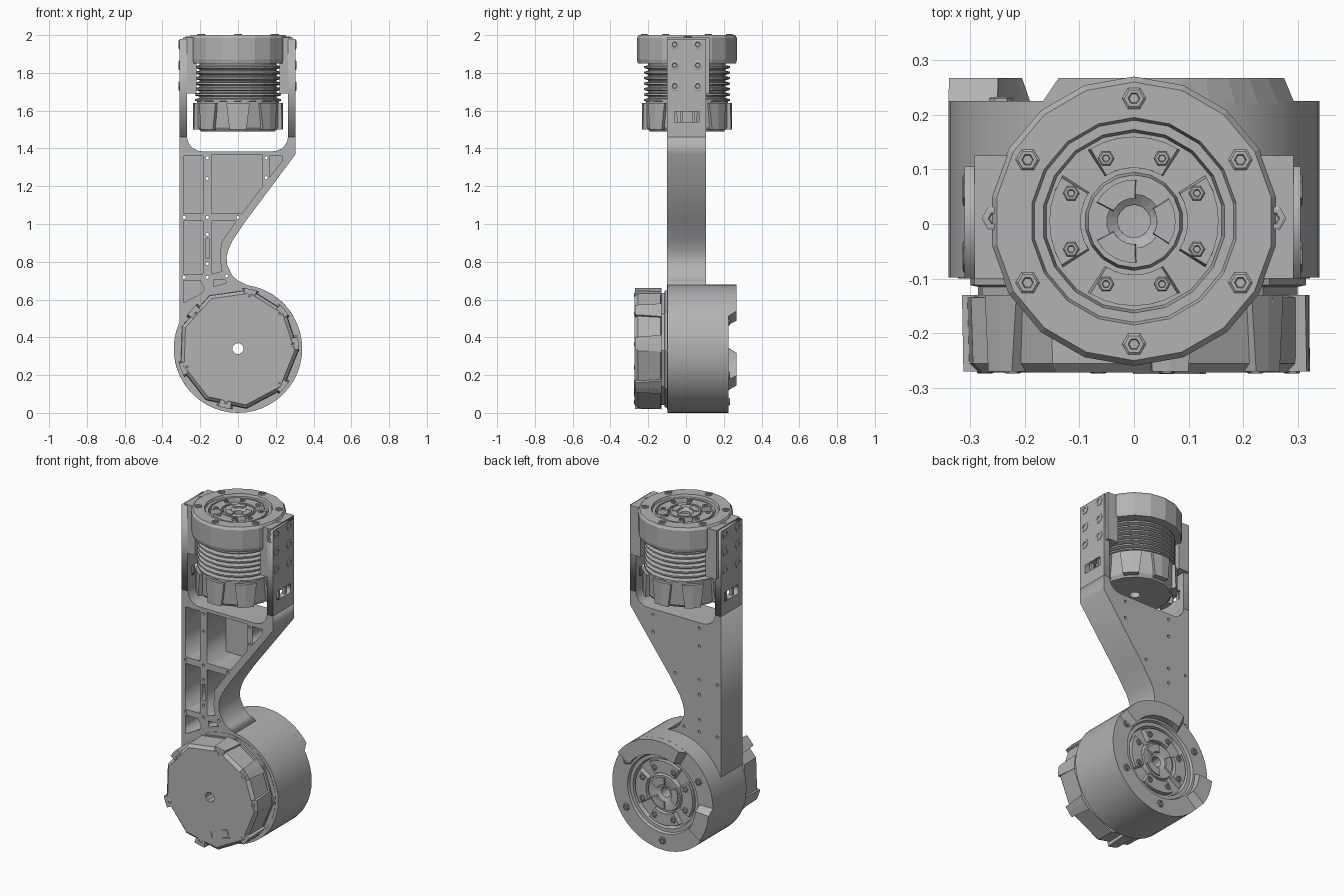
import bpy, bmesh
from math import sin, cos, radians, pi
from mathutils import Matrix, Vector

if "Cube" in bpy.data.objects:
    bpy.data.objects.remove(bpy.data.objects["Cube"], do_unlink=True)

grey = bpy.data.materials.new("machined grey")
grey.use_nodes = True
grey.diffuse_color = (0.45, 0.45, 0.45, 1)
grey.node_tree.nodes["Principled BSDF"].inputs["Base Color"].default_value = grey.diffuse_color


def axes(u, v, w, loc=(0, 0, 0)):
    """Matrix whose local x, y, z point along u, v, w."""
    return Matrix.Translation(loc) @ Matrix((u, v, w)).transposed().to_4x4()


FRONT = axes((1, 0, 0), (0, 0, 1), (0, -1, 0))
SIDE = axes((0, 1, 0), (0, 0, 1), (1, 0, 0))
UPPER = Matrix.Translation((0, 0.005, 0))
LOWER = axes((-1, 0, 0), (0, 0, 1), (0, 1, 0), (0, 0, 0.34))


def finish(name, bm, m, smooth=False):
    bmesh.ops.remove_doubles(bm, verts=bm.verts, dist=1e-5)
    bmesh.ops.recalc_face_normals(bm, faces=bm.faces)
    me = bpy.data.meshes.new(name)
    bm.to_mesh(me)
    bm.free()
    me.transform(m)
    me.materials.clear()
    me.materials.append(grey)
    ob = bpy.data.objects.new(name, me)
    bpy.context.collection.objects.link(ob)
    if smooth:
        bpy.ops.object.select_all(action='DESELECT')
        ob.select_set(True)
        bpy.context.view_layer.objects.active = ob
        bpy.ops.object.shade_smooth_by_angle(angle=radians(25))
    return ob


def lathe(name, profile, n, m, phase=0, smooth=False):
    """Spin a closed (radius, height) profile around local z."""
    bm = bmesh.new()
    rings = []
    for i in range(n):
        a = radians(phase) + 2 * pi * i / n
        rings.append([bm.verts.new((r * cos(a), r * sin(a), h)) for r, h in profile])
    k = len(profile)
    for i in range(n):
        p, q = rings[i], rings[(i + 1) % n]
        for j in range(k):
            bm.faces.new((p[j], q[j], q[(j + 1) % k], p[(j + 1) % k]))
    return finish(name, bm, m, smooth)


def arc(name, r0, r1, a0, a1, h0, h1, m, trim=0, steps=6):
    """Ring segment whose ends slope inward by trim degrees at h1."""
    bm = bmesh.new()
    loops = []
    for h, t in ((h0, 0), (h1, trim)):
        angs = [radians(a0 + t + (a1 - a0 - 2 * t) * i / steps) for i in range(steps + 1)]
        pts = [(r1, a) for a in angs] + [(r0, a) for a in reversed(angs)]
        loops.append([bm.verts.new((r * cos(a), r * sin(a), h)) for r, a in pts])
    b, t = loops
    bm.faces.new(b)
    bm.faces.new(t)
    for i in range(len(b)):
        j = (i + 1) % len(b)
        bm.faces.new((b[i], b[j], t[j], t[i]))
    return finish(name, bm, m)


def plate(name, loops, w0, w1, m):
    """Flat plate from an outline and its holes, from depth w0 to w1."""
    cu = bpy.data.curves.new(name, 'CURVE')
    cu.dimensions = '2D'
    cu.fill_mode = 'BOTH'
    cu.extrude = (w1 - w0) / 2
    for pts in loops:
        s = cu.splines.new('POLY')
        s.points.add(len(pts) - 1)
        for p, (u, v) in zip(s.points, pts):
            p.co = (u, v, 0, 1)
        s.use_cyclic_u = True
    tmp = bpy.data.objects.new(name + " outline", cu)
    bpy.context.collection.objects.link(tmp)
    dg = bpy.context.evaluated_depsgraph_get()
    me = bpy.data.meshes.new_from_object(tmp.evaluated_get(dg))
    bpy.data.objects.remove(tmp, do_unlink=True)
    bm = bmesh.new()
    bm.from_mesh(me)
    return finish(name, bm, m @ Matrix.Translation((0, 0, (w0 + w1) / 2)))


def box(name, lo, hi):
    bm = bmesh.new()
    bmesh.ops.create_cube(bm, size=1)
    lo, hi = Vector(lo), Vector(hi)
    return finish(name, bm, Matrix.Translation((lo + hi) / 2) @ Matrix.Diagonal((*(hi - lo), 1)))


def rect(u0, u1, v0, v1):
    return [(u0, v0), (u1, v0), (u1, v1), (u0, v1)]


def ring(u, v, r, a0=0, a1=315, n=8):
    return [(u + r * cos(radians(a0 + (a1 - a0) * i / (n - 1))),
             v + r * sin(radians(a0 + (a1 - a0) * i / (n - 1)))) for i in range(n)]


def screw(name, m, r=0.022, h=0.008):
    lathe(name, [(r * .45, -.005), (r, -.005), (r, h * .6), (r * .8, h), (r * .5, h), (r * .4, h * .2)], 6, m)


def face_profile(s, top):
    """Recessed output face, from the rim inward."""
    return [(.19 * s, top), (.185 * s, top - .015), (.168 * s, top - .015), (.163 * s, top - .04),
            (.09 * s, top - .04), (.085 * s, top - .015), (.05 * s, top - .015), (.03, top - .03)]


def face_details(prefix, s, top, m):
    for i in range(4):
        a = 90 * i
        arc(prefix + "_output_pad", .098 * s, .155 * s, a - 33, a + 33, top - .042, top - .012, m, 2)
        for d in (-24, 24):
            p = Matrix.Translation((.126 * s * cos(radians(a + d)), .126 * s * sin(radians(a + d)), top - .012))
            screw(prefix + "_pad_screw", m @ p, .015 * s, .006)
    for i in range(3):
        arc(prefix + "_hub_pad", .042 * s, .076 * s, 120 * i - 35, 120 * i + 35, top - .02, top - .008, m, 3)
    for i in range(6):
        a = radians(30 + 60 * i)
        screw(prefix + "_rim_screw", m @ Matrix.Translation((.225 * s * cos(a), .225 * s * sin(a), top)))


# Arm frame: open ribbed front layer and closed back skin
base_arc = ring(0, .34, .335, 84, 156, 12)
outline = [(-.31, .48), (-.31, 1.46), (-.27, 1.46)]
outline += ring(-.19, 1.465, .08, 185, 270, 6) + ring(.185, 1.465, .08, 270, 355, 6)
outline += [(.265, 1.46), (.305, 1.46), (.305, 1.37), (.037, 1.01), (-.03, .91), (-.05, .865),
            (-.06, .825), (-.058, .785), (-.03, .727), (0, .7), (.05, .676)] + base_arc
pockets = [
    rect(-.285, -.185, 1.055, 1.36), rect(-.285, -.185, .735, 1.015),
    [(-.14, 1.055), (.02, 1.055), (.13, 1.2), (.13, 1.365), (-.14, 1.365)],
    [(.168, 1.25), (.235, 1.335), (.235, 1.36), (.168, 1.36)],
    [(-.14, .735), (-.085, .75), (-.095, .81), (-.09, .9), (-.01, 1.015), (-.14, 1.015)],
    [(-.285, .585), (-.19, .635), (-.18, .66), (-.2, .7), (-.285, .7)],
    [(-.13, .668), (-.06, .69), (-.07, .705), (-.13, .705)],
    rect(-.172, -.152, .82, .92)]
holes = [ring(x, z, .009) for x, z in (
    (-.163, 1.35), (-.163, 1.24), (-.163, 1.035), (-.163, .945), (-.163, .79), (-.163, .718),
    (-.285, 1.035), (-.285, .718), (.149, 1.35), (.149, 1.245), (0, 1.035), (-.06, .725))]
plate("arm_ribs", [outline] + pockets + holes, -.085, .1, FRONT)
plate("arm_back_skin", [outline] + holes, -.105, -.085, FRONT)

# Fork plates, clamp blocks and their screws
for side, sgn, x0, x1 in (("right", -1, -.31, -.27), ("left", 1, .265, .305)):
    plate(side + "_fork_plate", [rect(-.1, .105, 1.46, 1.98), rect(-.06, .07, 1.54, 1.595)], x0, x1, SIDE)
    for y in (-.025, .04):
        box(side + "_slot_bar", (x0 + .01, y - .008, 1.535), (x1 - .01, y + .008, 1.6))
    xa, xb = sorted((sgn * .22, sgn * .292))
    box(side + "_clamp_block", (xa, -.1, 1.69), (xb, .125, 1.988))
    outer = x1 if sgn > 0 else x0
    for y in (-.06, .062):
        for z in (1.95, 1.84, 1.73):
            m = axes((0, 1, 0), (0, 0, sgn), (sgn, 0, 0), (outer, y, z))
            screw(side + "_fork_screw", m, .029, .004)
    screw(side + "_clamp_screw", Matrix.Translation((sgn * .255, .01, 1.988)), .024, .005)

# Upper actuator: flange, finned body and lugged cap
lathe("upper_flange", [(.03, 1.85), (.26, 1.85), (.265, 1.87), (.265, 1.985), (.255, 2)]
      + face_profile(1, 2), 18, UPPER, 90)
fins = []
for i in range(7):
    z = 1.645 + .029 * i
    fins += [(.205, z), (.228, z + .007), (.228, z + .016), (.205, z + .022)]
lathe("upper_finned_body", [(.03, 1.645)] + fins + [(.205, 1.86), (.03, 1.86)], 20, UPPER)
lathe("upper_cap", [(.03, 1.49), (.2, 1.49), (.215, 1.51), (.222, 1.65), (.03, 1.65)], 16, UPPER, 11)
for i in range(8):
    arc("upper_cap_lug", .18, .238, 45 * i - 15, 45 * i + 15, 1.64, 1.5, UPPER, 4, 2)
face_details("upper", 1, 1.998, UPPER)

# Lower actuator: round housing with output face at the back
lathe("lower_housing", [(.03, -.1), (.322, -.1), (.322, -.098), (.34, -.098), (.34, .225)]
      + face_profile(1.25, .225), 48, LOWER, 0, True)
face_details("lower", 1.25, .225, LOWER)
for a0, a1 in ((60, 150), (-41, 1)):
    arc("housing_raised_rim", .25, .34, a0, a1, .22, .267, LOWER, 6, 10)

# Lower cap at the front with lugs and a cable window
lathe("lower_cap", [(.03, -.272), (.3, -.272), (.318, -.255), (.322, -.135), (.3, -.13),
                    (.3, -.115), (.315, -.112), (.315, -.095), (.03, -.095)], 9, LOWER, 102)
for a in (78, 40, 5, -40, -103, -160, 140):
    arc("lower_cap_lug", .28, .322, 172 - a, 188 - a, -.13, -.27, LOWER, 2, 2)
    c = radians(a)
    screw("lower_cap_screw", axes((1, 0, 0), (0, 0, 1), (0, -1, 0),
          (.29 * cos(c), -.27, .34 + .29 * sin(c))), .015, .004)
tilt = FRONT @ Matrix.Translation((.065, .13, 0)) @ Matrix.Rotation(radians(16), 4, 'Z')
plate("cable_window", [rect(-.062, .062, -.027, .027), rect(-.054, .054, -.02, .02)], .27, .275, tilt)
